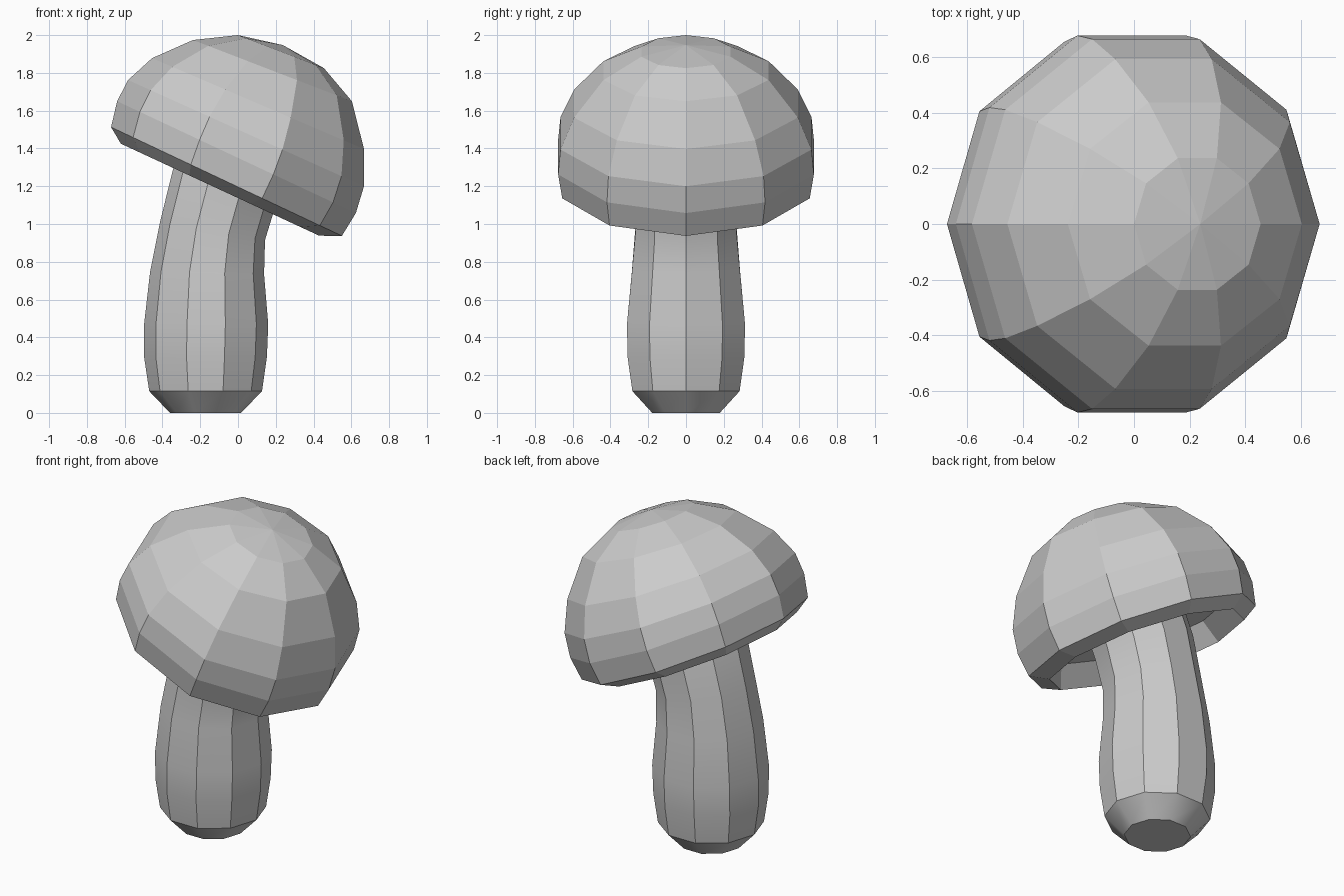
import bpy, bmesh, math

if "Cube" in bpy.data.objects:
    bpy.data.objects.remove(bpy.data.objects["Cube"])

SIDES = 10

def loft(name, rings, y_scale=1.0, apex=None):
    """Skin tilted round sections; each ring is (left x, left z, right x, right z)."""
    bm = bmesh.new()
    loops = []
    for xl, zl, xr, zr in rings:
        cx, cz = (xl + xr) / 2, (zl + zr) / 2
        hx, hz = (xr - xl) / 2, (zr - zl) / 2
        r = math.hypot(hx, hz) * y_scale
        loop = []
        for i in range(SIDES):
            a = 2 * math.pi * i / SIDES
            c = math.cos(a)
            loop.append(bm.verts.new((cx + hx * c, r * math.sin(a), cz + hz * c)))
        loops.append(loop)
    for a, b in zip(loops, loops[1:]):
        for i in range(SIDES):
            j = (i + 1) % SIDES
            bm.faces.new((a[i], a[j], b[j], b[i]))
    bm.faces.new(loops[0][::-1])
    if apex:
        tip = bm.verts.new(apex)
        for i in range(SIDES):
            bm.faces.new((loops[-1][i], loops[-1][(i + 1) % SIDES], tip))
    else:
        bm.faces.new(loops[-1])
    bmesh.ops.recalc_face_normals(bm, faces=bm.faces)
    me = bpy.data.meshes.new(name)
    bm.to_mesh(me)
    bm.free()
    ob = bpy.data.objects.new(name, me)
    bpy.context.collection.objects.link(ob)
    return ob

# Bent, bulging stem, running up into the cap
stem = loft("stem", [
    (-.36, 0, .016, 0),
    (-.47, .115, .127, .115),
    (-.497, .295, .153, .295),
    (-.497, .47, .16, .47),
    (-.465, .75, .138, .735),
    (-.413, 1.01, .143, .915),
    (-.344, 1.29, .195, 1.085),
    (-.27, 1.46, .25, 1.21),
])
bpy.context.view_layer.objects.active = stem
stem.select_set(True)
bpy.ops.object.shade_smooth_by_angle(angle=math.radians(30))

# Tilted faceted cap: recessed underside, lip, then dome
loft("cap", [
    (-.506, 1.52, .436, 1.08),
    (-.62, 1.425, .43, .938),
    (-.672, 1.513, .55, .937),
    (-.64, 1.65, .624, 1.058),
    (-.582, 1.762, .667, 1.20),
    (-.455, 1.878, .667, 1.397),
    (-.238, 1.974, .603, 1.65),
    (0, 2.0, .455, 1.825),
], y_scale=1.02, apex=(.238, 0, 1.947))
